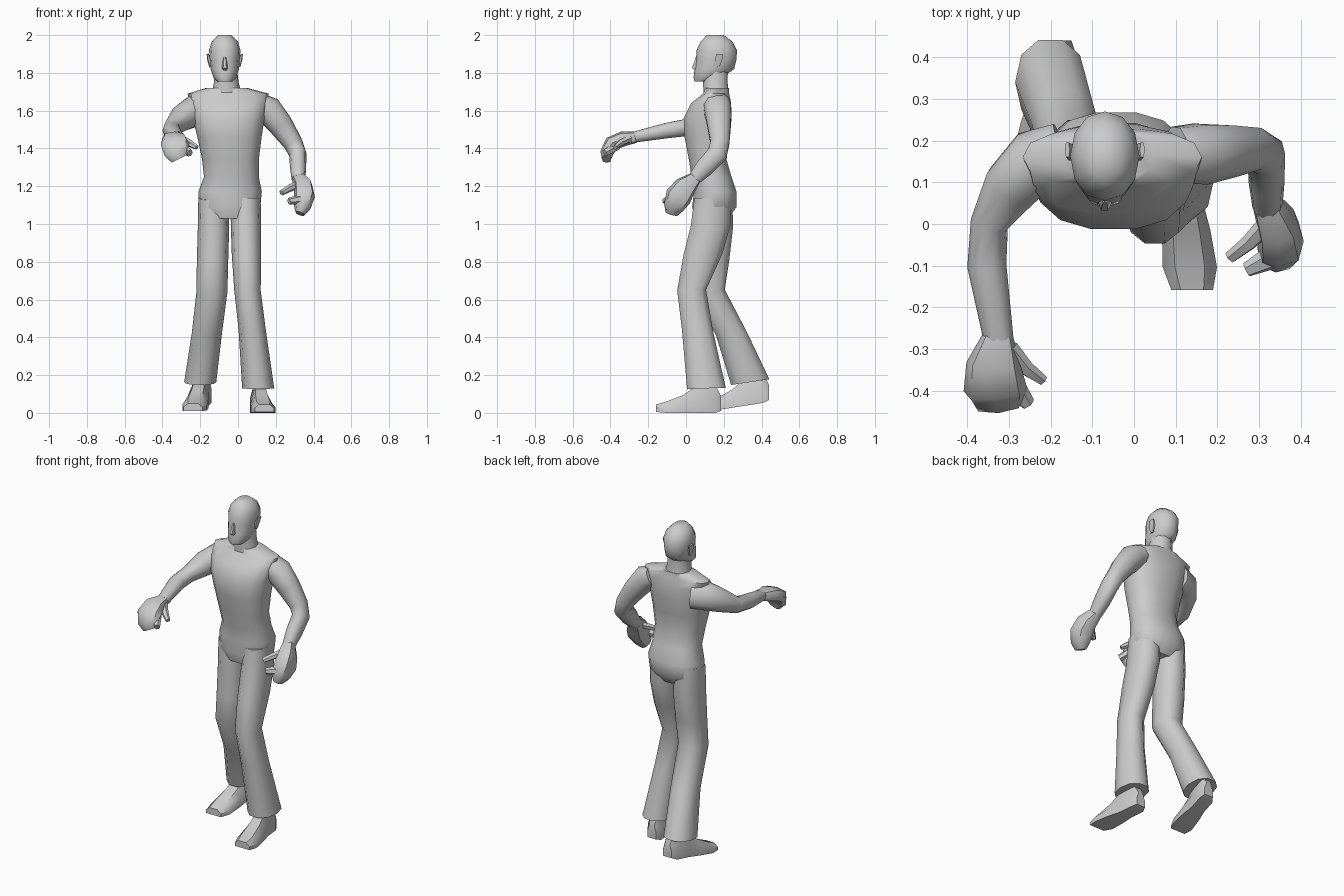
import bpy, bmesh, math
from mathutils import Vector


def loft(name, rings, angle=50):
    """Skin closed rings of equal length, capped at both ends."""
    bm = bmesh.new()
    vs = [[bm.verts.new(p) for p in r] for r in rings]
    n = len(vs[0])
    for a, b in zip(vs, vs[1:]):
        for i in range(n):
            j = (i + 1) % n
            bm.faces.new((a[i], a[j], b[j], b[i]))
    bm.faces.new(vs[0])
    bm.faces.new(vs[-1])
    bmesh.ops.recalc_face_normals(bm, faces=bm.faces[:])
    me = bpy.data.meshes.new(name)
    bm.to_mesh(me)
    bm.free()
    ob = bpy.data.objects.new(name, me)
    bpy.context.collection.objects.link(ob)
    bpy.ops.object.select_all(action='DESELECT')
    ob.select_set(True)
    bpy.context.view_layer.objects.active = ob
    bpy.ops.object.shade_smooth_by_angle(angle=math.radians(angle))
    return ob


def tube(name, path, axis=None, n=10, power=0.9):
    """Path of (x, y, z, half width, half depth); rings follow the path or a fixed axis."""
    c = [Vector(p[:3]) for p in path]
    rings = []
    for i, p in enumerate(path):
        t = Vector(axis) if axis else c[min(i + 1, len(c) - 1)] - c[max(i - 1, 0)]
        t.normalize()
        u = (Vector((1, 0, 0)) - t * t.x).normalized()
        v = t.cross(u)
        ring = []
        for k in range(n):
            a = math.tau * k / n
            co, si = math.cos(a), math.sin(a)
            ring.append(c[i] + u * p[3] * math.copysign(abs(co) ** power, co)
                        + v * p[4] * math.copysign(abs(si) ** power, si))
        rings.append(ring)
    return loft(name, rings)


def foot(name, heel, yaw, pitch):
    """Shoe from (distance from heel, half width, sole height, top height)."""
    secs = [(0, .03, .01, .09), (.03, .045, 0, .15), (.12, .045, 0, .15),
            (.20, .058, 0, .095), (.29, .065, 0, .06), (.345, .05, .005, .045)]
    rings = []
    for s, w, lo, hi in secs:
        ring = []
        for x, z in ((-w, lo), (w, lo), (w, lo + (hi - lo) * .5),
                     (w * .55, hi), (-w * .55, hi), (-w, lo + (hi - lo) * .5)):
            ring.append(Vector(heel) + Vector((x + s * math.sin(yaw),
                                               -s * math.cos(yaw), z - s * math.sin(pitch))))
        rings.append(ring)
    return loft(name, rings, 40)


UP = (0, 0, 1)

# Torso with pelvis, chest, shoulders
tube("torso", [(-.043, .135, 1.03, .11, .09), (-.045, .15, 1.09, .163, .12),
               (-.042, .155, 1.17, .168, .115), (-.035, .135, 1.25, .145, .108),
               (-.04, .115, 1.34, .15, .102), (-.045, .11, 1.46, .17, .12),
               (-.05, .115, 1.56, .19, .13), (-.05, .133, 1.64, .205, .108),
               (-.052, .16, 1.69, .215, .07), (-.06, .163, 1.72, .11, .065)], UP, 14, .85)
tube("neck", [(-.06, .16, 1.69, .08, .07), (-.062, .155, 1.75, .065, .068),
              (-.065, .155, 1.82, .06, .07)], UP)

# Head, nose and ears
tube("head", [(-.07, .095, 1.755, .04, .05), (-.07, .115, 1.775, .06, .075),
              (-.07, .15, 1.82, .075, .105), (-.07, .16, 1.87, .08, .107),
              (-.07, .163, 1.92, .083, .107), (-.07, .162, 1.965, .07, .085),
              (-.07, .155, 2.0, .035, .045)], UP, 12, .95)
tube("nose", [(-.07, .06, 1.885, .008, .01), (-.07, .05, 1.825, .016, .02),
              (-.07, .06, 1.81, .012, .012)], UP, 6)
for side, s in (("right", -1), ("left", 1)):
    tube(side + "_ear", [(-.07 + s * .076, .165, 1.83, .006, .012),
                         (-.07 + s * .082, .172, 1.865, .01, .022),
                         (-.07 + s * .09, .178, 1.9, .006, .02)], UP, 6)

# Flared trouser legs: left forward, right trailing
tube("left_leg", [(.04, .14, 1.14, .08, .1), (.042, .13, .99, .08, .11),
                  (.045, .09, .84, .078, .108), (.05, .03, .65, .07, .08),
                  (.075, .06, .44, .072, .085), (.107, .108, .13, .085, .107)],
     (0, .03, -1))
tube("right_leg", [(-.13, .15, 1.14, .08, .1), (-.13, .15, .97, .083, .105),
                   (-.135, .14, .8, .083, .095), (-.138, .125, .64, .082, .085),
                   (-.165, .24, .42, .08, .085), (-.2, .34, .163, .085, .107)],
     (0, .15, -1))
foot("left_shoe", (.105, .185, 0), .10, 0)
foot("right_shoe", (-.18, .44, .058), -.17, .155)

# Right arm reaching forward, hand drooping
tube("right_arm", [(-.17, .175, 1.60, .07, .085), (-.24, .15, 1.595, .075, .085),
                   (-.295, .09, 1.56, .068, .07), (-.347, 0, 1.51, .046, .047),
                   (-.353, -.1, 1.495, .047, .043), (-.325, -.275, 1.46, .036, .03)])
tube("right_hand", [(-.325, -.265, 1.46, .036, .03), (-.337, -.335, 1.45, .065, .04),
                    (-.333, -.395, 1.425, .076, .04), (-.325, -.42, 1.375, .065, .035),
                    (-.31, -.42, 1.345, .045, .025)], n=8, power=.75)
tube("right_thumb", [(-.30, -.30, 1.45, .025, .02), (-.26, -.345, 1.43, .02, .018),
                     (-.218, -.375, 1.405, .014, .012)], n=6)
tube("right_finger", [(-.30, -.37, 1.41, .03, .025), (-.255, -.43, 1.375, .018, .02)], n=6)

# Left arm bent at the elbow, hand by the hip
tube("left_arm", [(.10, .165, 1.64, .06, .07), (.16, .168, 1.605, .075, .075),
                  (.225, .175, 1.525, .066, .065), (.29, .18, 1.43, .052, .052),
                  (.317, .165, 1.37, .046, .056), (.318, .10, 1.30, .043, .052),
                  (.32, .04, 1.235, .036, .036)])
tube("left_hand", [(.32, .045, 1.24, .036, .036), (.345, -.005, 1.195, .05, .06),
                   (.352, -.04, 1.145, .055, .07), (.34, -.065, 1.09, .045, .055),
                   (.328, -.075, 1.055, .025, .035)], n=8, power=.75)
tube("left_thumb", [(.32, 0, 1.21, .025, .02), (.275, -.045, 1.19, .02, .018),
                    (.23, -.08, 1.165, .016, .014)], n=6)
tube("left_finger", [(.33, -.08, 1.13, .03, .025), (.27, -.11, 1.12, .018, .018)], n=6)
